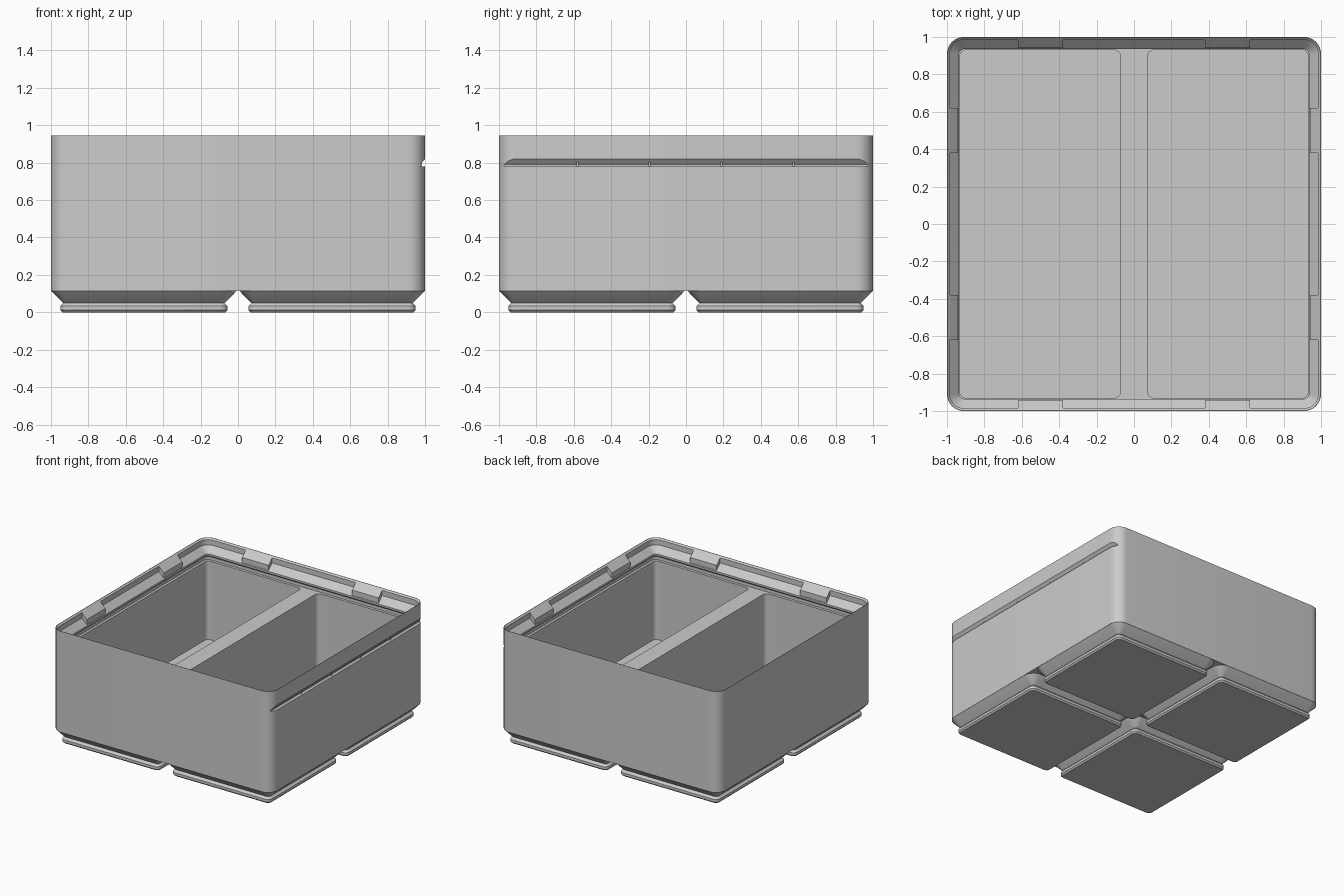
import bpy, bmesh, math
from mathutils import Matrix

cube = bpy.data.objects.get("Cube")
if cube:
    bpy.data.objects.remove(cube, do_unlink=True)

grey = bpy.data.materials.new("light grey plastic")
grey.use_nodes = True
colour = (0.6, 0.6, 0.6, 1)
grey.diffuse_color = colour
grey.node_tree.nodes["Principled BSDF"].inputs["Base Color"].default_value = colour


def finish(name, bm):
    bmesh.ops.recalc_face_normals(bm, faces=bm.faces)
    mesh = bpy.data.meshes.new(name)
    bm.to_mesh(mesh)
    bm.free()
    mesh.materials.append(grey)
    obj = bpy.data.objects.new(name, mesh)
    bpy.context.collection.objects.link(obj)
    return obj


def rounded_ring(bm, cx, cy, hx, hy, r, z, steps=8):
    ring = []
    for k, (sx, sy) in enumerate([(1, 1), (-1, 1), (-1, -1), (1, -1)]):
        for i in range(steps + 1):
            a = math.pi / 2 * (k + i / steps)
            ring.append(bm.verts.new((cx + sx * (hx - r) + r * math.cos(a),
                                      cy + sy * (hy - r) + r * math.sin(a), z)))
    return ring


def loft(name, rings):
    """Capped skin through rounded rectangles (cx, cy, hx, hy, r, z)."""
    bm = bmesh.new()
    loops = [rounded_ring(bm, *r) for r in rings]
    for a, b in zip(loops, loops[1:]):
        for i in range(len(a)):
            j = (i + 1) % len(a)
            bm.faces.new((a[i], a[j], b[j], b[i]))
    bm.faces.new(loops[0])
    bm.faces.new(loops[-1])
    return finish(name, bm)


def prism(name, profile, y0, y1, turn=0):
    """Extrude an (x, z) profile along y, then turn it about z."""
    bm = bmesh.new()
    a = [bm.verts.new((x, y0, z)) for x, z in profile]
    b = [bm.verts.new((x, y1, z)) for x, z in profile]
    n = len(a)
    for i in range(n):
        j = (i + 1) % n
        bm.faces.new((a[i], a[j], b[j], b[i]))
    bm.faces.new(a)
    bm.faces.new(b)
    bmesh.ops.rotate(bm, verts=bm.verts, matrix=Matrix.Rotation(turn, 3, 'Z'))
    return finish(name, bm)


def activate(obj):
    bpy.ops.object.select_all(action='DESELECT')
    obj.select_set(True)
    bpy.context.view_layer.objects.active = obj


def cut(obj, cutter):
    cutter.hide_render = True
    mod = obj.modifiers.new("cut", 'BOOLEAN')
    mod.operation = 'DIFFERENCE'
    mod.solver = 'EXACT'
    mod.object = cutter
    activate(obj)
    bpy.ops.object.modifier_apply(modifier=mod.name)
    bpy.data.objects.remove(cutter, do_unlink=True)


# Bin body: outer wall, rim, stacking lip, undercut and ledge
R = 0.09
section = [(1, 0.115), (1, 0.945), (0.997, 0.945), (0.985, 0.933), (0.985, 0.89),
           (0.935, 0.84), (0.935, 0.825), (0.952, 0.81), (0.952, 0.785)]
body = loft("bin_body", [(0, 0, h, h, R - (1 - h), z) for h, z in section])

# Two compartments, leaving a divider between them
for s in (-1, 1):
    cut(body, loft("compartment_cutter",
                   [(s * 0.502, 0, 0.43, 0.93, 0.035, z) for z in (0.14, 0.8)]))

# Label slot along the left wall
cut(body, prism("slot_cutter", [(1.02, 0.78), (0.975, 0.78), (0.975, 0.79),
                                (1, 0.82), (1.02, 0.82)], -1.1, 1.1))
parts = [body]

# Small ribs in the slot
for i in range(4):
    y = -0.58 + i * 0.385
    parts.append(prism("slot_rib", [(0.97, 0.775), (0.985, 0.775), (0.985, 0.808),
                                    (0.97, 0.808)], y - 0.006, y + 0.006))

# Snap tabs, two on each side of the lip
for side in range(4):
    for s in (-1, 1):
        parts.append(prism("snap_tab", [(0.99, 0.933), (0.985, 0.933), (0.94, 0.888),
                                        (0.94, 0.84), (0.99, 0.84)],
                           s * 0.5 - 0.12, s * 0.5 + 0.12, side * math.pi / 2))

# Four stepped feet
foot = [(0.435, 0), (0.447, 0.012), (0.447, 0.033), (0.43, 0.05), (0.437, 0.055),
        (0.497, 0.116)]
for sx in (-1, 1):
    for sy in (-1, 1):
        parts.append(loft("foot", [(sx * 0.503, sy * 0.503, h, h, R - (0.497 - h), z)
                                   for h, z in foot]))

for part in parts:
    activate(part)
    bpy.ops.object.shade_smooth_by_angle(angle=math.radians(25))
